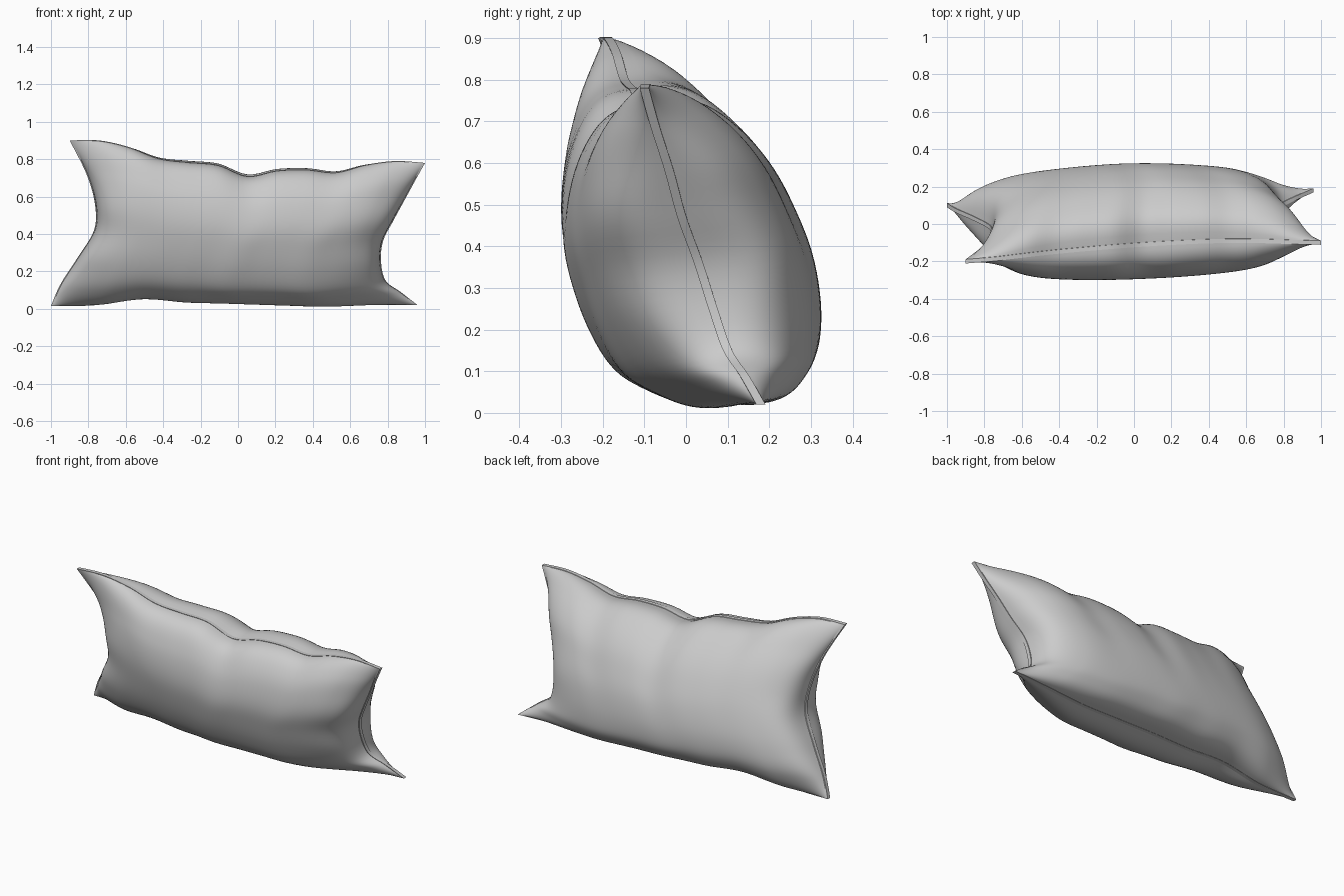
import bpy, bmesh, math
from mathutils import Vector

if "Cube" in bpy.data.objects:
    bpy.data.objects.remove(bpy.data.objects["Cube"], do_unlink=True)

NU, NV = 96, 56        # grid cells along and up the pillow
BULGE = 0.275          # half thickness of the stuffing
RIM = 0.011            # half width of the seam ribbon
FLANGE = 0.985         # the stuffing stops just short of the seam


def spline(points, t):
    """Smooth curve through evenly spaced points, t from 0 to 1."""
    n = len(points) - 1
    i = min(int(t * n), n - 1)
    f = t * n - i
    a, b, c, d = (Vector(points[min(max(k, 0), n)]) for k in range(i - 1, i + 3))
    return b + (c - a) * (f / 2) + (a * 2 - b * 5 + c * 4 - d) * (f * f / 2) \
        + (b * 3 - a - c * 3 + d) * (f ** 3 / 2)


def edge(x0, x1, ys, zs):
    n = len(zs) - 1
    return [(x0 + (x1 - x0) * i / n, spline([(y, 0) for y in ys], i / n).x, z)
            for i, z in enumerate(zs)]


# Four seam curves: long edges run left to right, end edges run upward
top = edge(-0.9, 1.0, (-0.2, -0.15, -0.11, -0.09, -0.1),
           (0.9, 0.9, 0.865, 0.805, 0.785, 0.77, 0.71, 0.74, 0.745, 0.73, 0.77, 0.79, 0.78))
bottom = edge(-1.0, 0.96, (0.1, 0.1, 0.12, 0.14, 0.18),
              (0.015, 0.02, 0.06, 0.045, 0.04, 0.03, 0.02, 0.02, 0.02))
end_a = list(zip((-1, -0.95, -0.86, -0.77, -0.765, -0.81, -0.9),
                 (0.1, 0.07, 0.03, -0.02, -0.07, -0.13, -0.2),
                 (0.015, 0.13, 0.27, 0.42, 0.56, 0.72, 0.9)))
end_b = list(zip((0.96, 0.87, 0.79, 0.765, 0.775, 0.83, 0.89, 0.95, 1.0),
                 (0.18, 0.14, 0.1, 0.065, 0.03, -0.01, -0.04, -0.075, -0.1),
                 (0.02, 0.09, 0.15, 0.25, 0.36, 0.47, 0.58, 0.69, 0.78)))


def seam_sheet(s, t):
    """Middle surface stretched between the four seam curves."""
    p = spline(bottom, s) * (1 - t) + spline(top, s) * t
    p += spline(end_a, t) * (1 - s) + spline(end_b, t) * s
    a, b, c, d = map(Vector, (bottom[0], bottom[-1], top[0], top[-1]))
    return p - (a * (1 - s) + b * s) * (1 - t) - (c * (1 - s) + d * s) * t


def puff(u, v, side):
    """Stuffing depth from 0 to 1: plump in the middle, pinched at the corners."""
    u, v = min(1, abs(u) / FLANGE), max(-1, min(1, v / FLANGE))
    along = (1 - u ** (10 - 6 * v * v)) ** (0.5 + 0.5 * v * v)
    steep = 0.17 * v if side < 0 < v else 0
    across = (1 - v * v) ** (0.49 + steep + 0.3 * u ** 4)
    return along * across * (1 - 0.28 * u * u)


def surface_point(i, j, side):
    u = math.sin(math.pi * (i / NU - 0.5))
    v = math.sin(math.pi * (j / NV - 0.5))
    p = seam_sheet((u + 1) / 2, (v + 1) / 2)
    # soft creases gathered near the ends and along the long seams
    crease = 0.05 * u ** 8 * math.sin(11 * v + 2 * side) + 0.02 * v ** 6 * math.sin(17 * u + side)
    depth = RIM + BULGE * puff(u, v, side) * (1 + crease)
    p.y += side * depth
    p.z += side * (depth - RIM) * 0.27 * (0.5 + 0.5 * side * v)
    p.z = max(p.z, 0.008 - 0.008 * u)
    return p


# Pillow: two puffed sheets joined by a narrow seam ribbon
bm = bmesh.new()
grids = {}
for side in (-1, 1):
    g = [[bm.verts.new(surface_point(i, j, side)) for j in range(NV + 1)] for i in range(NU + 1)]
    grids[side] = g
    for i in range(NU):
        for j in range(NV):
            bm.faces.new((g[i][j], g[i + 1][j], g[i + 1][j + 1], g[i][j + 1]))
rim = [(i, 0) for i in range(NU)] + [(NU, j) for j in range(NV)]
rim += [(i, NV) for i in range(NU, 0, -1)] + [(0, j) for j in range(NV, 0, -1)]
for (a, b), (c, d) in zip(rim, rim[1:] + rim[:1]):
    bm.faces.new((grids[-1][a][b], grids[-1][c][d], grids[1][c][d], grids[1][a][b]))
bmesh.ops.recalc_face_normals(bm, faces=bm.faces)
mesh = bpy.data.meshes.new("pillow")
bm.to_mesh(mesh)
bm.free()

# Plain grey cloth
cloth = bpy.data.materials.new("grey cloth")
cloth.use_nodes = True
cloth.diffuse_color = (0.6, 0.6, 0.6, 1)
cloth.node_tree.nodes["Principled BSDF"].inputs["Base Color"].default_value = (0.6, 0.6, 0.6, 1)
mesh.materials.append(cloth)

pillow = bpy.data.objects.new("pillow", mesh)
bpy.context.collection.objects.link(pillow)
bpy.context.view_layer.objects.active = pillow
pillow.select_set(True)
bpy.ops.object.shade_smooth_by_angle(angle=math.radians(40))
